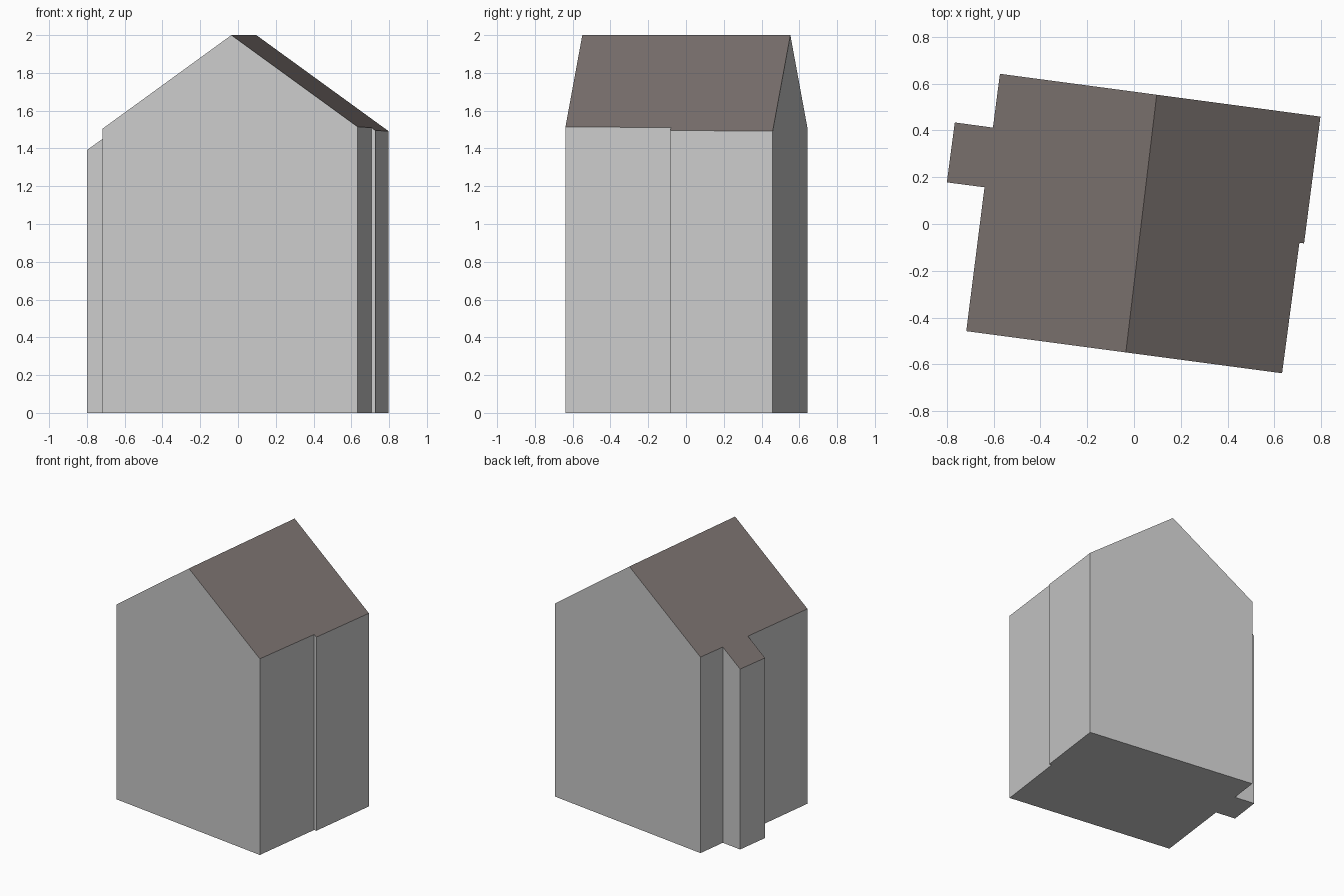
import bpy, bmesh
from mathutils import Vector

if "Cube" in bpy.data.objects:
    bpy.data.objects.remove(bpy.data.objects["Cube"])


def material(name, rgb):
    m = bpy.data.materials.new(name)
    m.diffuse_color = (*rgb, 1)
    m.use_nodes = True
    m.node_tree.nodes["Principled BSDF"].inputs["Base Color"].default_value = m.diffuse_color
    return m


# Ground plan, counter-clockwise, with a side bay (left) and a small step (right)
PLAN = [(-0.717, -0.458), (0.633, -0.638), (0.707, -0.08), (0.727, -0.083),
        (0.797, 0.459), (-0.573, 0.642), (-0.603, 0.412), (-0.766, 0.434),
        (-0.8, 0.178), (-0.639, 0.157)]
RIDGE_A, RIDGE_B = Vector((-0.035, -0.549, 0)), Vector((0.097, 0.552, 0))
RIDGE_Z, PITCH = 2.0, 0.72

across = (RIDGE_B - RIDGE_A).normalized().cross(Vector((0, 0, 1)))

# Prism of the plan, split along the ridge
bm = bmesh.new()
base = bm.faces.new([bm.verts.new((x, y, 0)) for x, y in PLAN])
top = bmesh.ops.extrude_face_region(bm, geom=[base])["geom"]
for v in top:
    if isinstance(v, bmesh.types.BMVert):
        v.co.z = 1
bmesh.ops.bisect_plane(bm, geom=bm.verts[:] + bm.edges[:] + bm.faces[:],
                       plane_co=RIDGE_A, plane_no=across, dist=1e-5)

# Slope the top down from the ridge
for v in bm.verts:
    if v.co.z > 0.5:
        v.co.z = RIDGE_Z - PITCH * abs((v.co - RIDGE_A).dot(across))
bmesh.ops.recalc_face_normals(bm, faces=bm.faces[:])
bm.normal_update()

# Roof colour on upward faces
for f in bm.faces:
    f.material_index = 1 if f.normal.z > 0.3 else 0

mesh = bpy.data.meshes.new("house")
bm.to_mesh(mesh)
bm.free()
mesh.materials.append(material("wall grey", (0.6, 0.6, 0.6)))
mesh.materials.append(material("roof brown", (0.2, 0.17, 0.16)))
bpy.context.collection.objects.link(bpy.data.objects.new("house", mesh))
